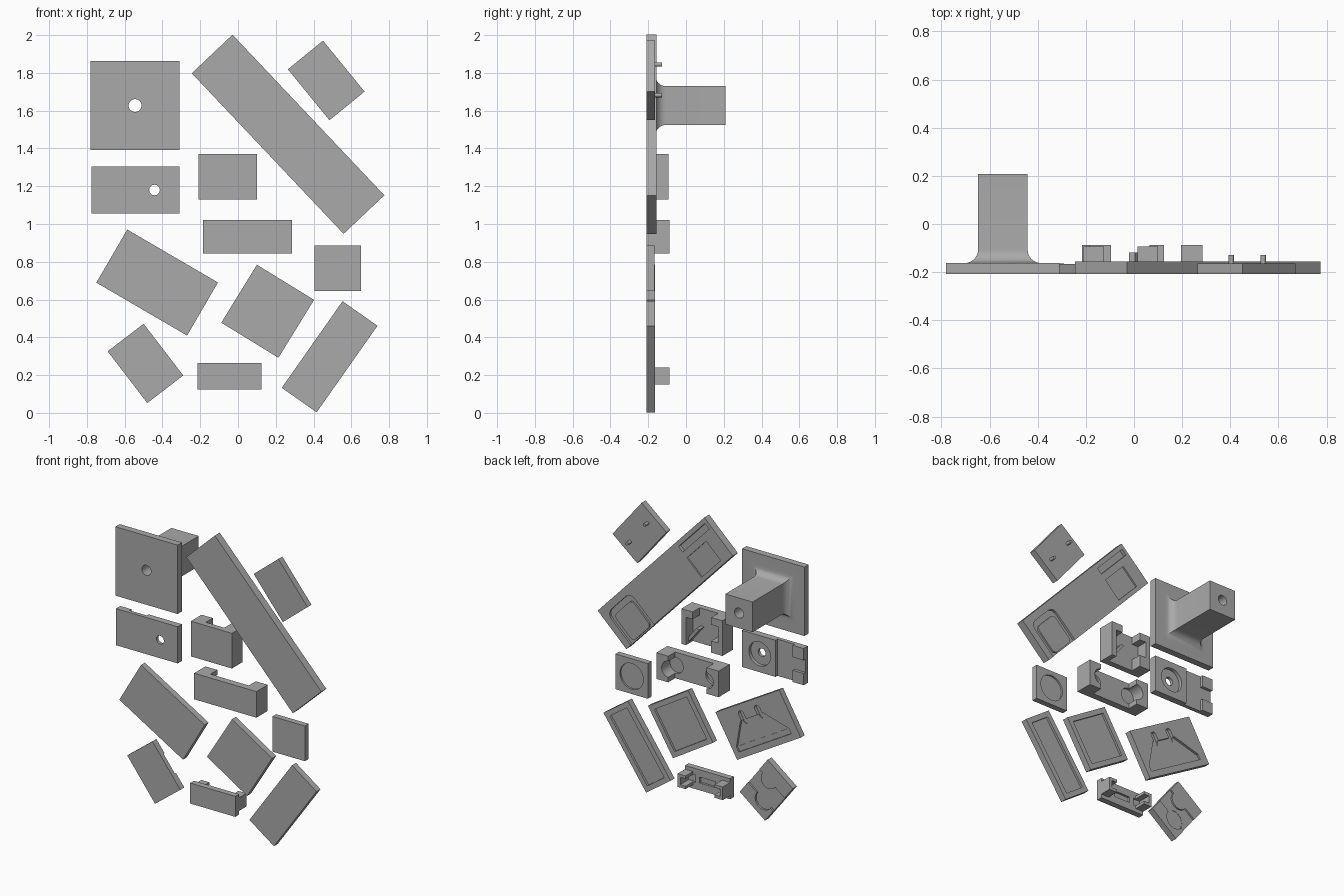
import bpy, bmesh, math

cube = bpy.data.objects.get("Cube")
if cube:
    bpy.data.objects.remove(cube, do_unlink=True)

FRONT = -0.208   # shared flat front plane
OVER = 0.3       # depth beyond every plate, for cutters

grey = bpy.data.materials.new("plain grey")
grey.use_nodes = True
grey.diffuse_color = (0.4, 0.4, 0.4, 1)
grey.node_tree.nodes["Principled BSDF"].inputs["Base Color"].default_value = (0.4, 0.4, 0.4, 1)


def loft(rings):
    """Closed solid through rings of (u, depth, v) points."""
    bm = bmesh.new()
    loops = [[bm.verts.new(p) for p in ring] for ring in rings]
    for a, b in zip(loops, loops[1:]):
        for i in range(len(a)):
            j = (i + 1) % len(a)
            bm.faces.new((a[i], a[j], b[j], b[i]))
    bm.faces.new(loops[0])
    bm.faces.new(loops[-1])
    bmesh.ops.recalc_face_normals(bm, faces=bm.faces)
    mesh = bpy.data.meshes.new("solid")
    bm.to_mesh(mesh)
    bm.free()
    obj = bpy.data.objects.new("solid", mesh)
    bpy.context.scene.collection.objects.link(obj)
    return obj


def prism(outline, d0, d1):
    return loft([[(u, d, v) for u, v in outline] for d in (d0, d1)])


def box(u0, u1, v0, v1, d0, d1):
    return prism([(u0, v0), (u1, v0), (u1, v1), (u0, v1)], d0, d1)


def slab(w, h, d):
    return box(-w / 2, w / 2, -h / 2, h / 2, 0, d)


def disc(u, v, r, d0, d1, n=32):
    turn = [2 * math.pi * i / n for i in range(n)]
    return prism([(u + r * math.cos(t), v + r * math.sin(t)) for t in turn], d0, d1)


def rounded(u0, u1, v0, v1, r, d0, d1):
    """Box with rounded corners."""
    pts = []
    for k, (u, v) in enumerate([(u1 - r, v1 - r), (u0 + r, v1 - r), (u0 + r, v0 + r), (u1 - r, v0 + r)]):
        for i in range(7):
            t = (k + i / 6) * math.pi / 2
            pts.append((u + r * math.cos(t), v + r * math.sin(t)))
    return prism(pts, d0, d1)


def part(name, centre, angle, steps):
    """Combine solids in order ('+' adds, '-' cuts) and place the result."""
    base = steps[0][1]
    for sign, tool in steps[1:]:
        mod = base.modifiers.new("combine", 'BOOLEAN')
        mod.operation = 'UNION' if sign == '+' else 'DIFFERENCE'
        mod.solver = 'EXACT'
        mod.object = tool
        bpy.context.view_layer.update()
        mesh = bpy.data.meshes.new_from_object(base.evaluated_get(bpy.context.evaluated_depsgraph_get()))
        base.modifiers.clear()
        base.data = mesh
        bpy.data.objects.remove(tool, do_unlink=True)
    base.name = base.data.name = name
    base.data.materials.clear()
    base.data.materials.append(grey)
    base.location = (centre[0], FRONT, centre[1])
    base.rotation_euler = (0, math.radians(angle), 0)
    bpy.ops.object.select_all(action='DESELECT')
    base.select_set(True)
    bpy.context.view_layer.objects.active = base
    bpy.ops.object.shade_smooth_by_angle(angle=math.radians(30))


# Square plate with a flared square post and a bore
R, HALF, T = 0.055, 0.103, 0.046
profile = [(0.02, HALF + R)]
for i in range(9):
    t = i / 8 * math.pi / 2
    profile.append((T + R - R * math.cos(t), HALF + R - R * math.sin(t)))
profile.append((0.416, HALF))
post = loft([[(-h, d, -h), (h, d, -h), (h, d, h), (-h, d, h)] for d, h in profile])
part("post_plate", (-0.545, 1.627), 0,
     [('+', slab(0.47, 0.47, T)), ('+', post), ('-', disc(0, 0, 0.034, -0.1, 0.6))])

# Screw plate with countersink and notched end
part("screw_plate", (-0.542, 1.18), 0,
     [('+', slab(0.465, 0.25, 0.046)),
      ('-', box(-0.15, -0.02, -0.2, 0.2, 0.026, OVER)),
      ('-', box(-0.3, -0.1, -0.045, 0.045, 0.026, OVER)),
      ('-', disc(0.1, 0, 0.082, 0.022, OVER)),
      ('-', disc(0.1, 0, 0.028, -0.1, OVER))])

# Long cover with a U groove at one end and pockets at the other
part("long_cover", (0.265, 1.475), 46.6,
     [('+', slab(1.17, 0.297, 0.053)),
      ('-', rounded(0.28, 0.535, -0.25, 0.1, 0.05, 0.038, OVER)),
      ('+', rounded(0.31, 0.505, -0.14, 0.06, 0.03, 0, 0.05)),
      ('-', box(-0.48, -0.27, -0.12, 0.03, 0.043, OVER)),
      ('-', box(-0.56, -0.27, 0.075, 0.118, 0.03, OVER))])

# Plate with two pins
part("pin_plate", (0.467, 1.76), 50.8,
     [('+', slab(0.348, 0.24, 0.043))]
     + [('+', disc(s * 0.105, 0.005, 0.011, 0.02, 0.08, 16)) for s in (-1, 1)])

# Open box with end walls, corner pads and a slanted brace
steps = [('+', slab(0.31, 0.24, 0.04))]
for s in (-1, 1):
    a, b = sorted((s * 0.155, s * 0.12))
    steps.append(('+', box(a, b, -0.12, 0.12, 0, 0.115)))
    a, b = sorted((s * 0.155, s * 0.07))
    steps.append(('+', box(a, b, 0.07, 0.12, 0, 0.115)))
steps += [('+', box(-0.155, -0.07, -0.12, -0.04, 0, 0.115)),
          ('+', prism([(0.13, -0.12), (0.155, -0.12), (0.06, 0.0), (0.035, 0.0)], 0, 0.09))]
part("open_box", (-0.055, 1.25), 0, steps)

# Wide cradle with round sockets in its end blocks
steps = [('+', slab(0.47, 0.178, 0.046))]
for s in (-1, 1):
    a, b = sorted((s * 0.235, s * 0.145))
    steps += [('+', box(a, b, -0.089, 0.089, 0, 0.121)),
              ('-', disc(s * 0.14, 0, 0.055, 0.03, OVER))]
part("wide_cradle", (0.05, 0.933), 0, steps)

# Small square with a round recess
part("round_recess_plate", (0.528, 0.765), 0,
     [('+', slab(0.245, 0.24, 0.04)), ('-', disc(0, 0, 0.088, 0.028, OVER))])

# Plate with a trapezoid recess and two slots
steps = [('+', slab(0.556, 0.325, 0.042)),
         ('-', prism([(-0.22, -0.085), (0.24, -0.085), (0.12, 0.06), (-0.08, 0.06)], 0.026, OVER)),
         ('-', box(-0.22, 0.24, -0.12, -0.085, 0.03, OVER))]
for u in (-0.05, 0.09):
    steps.append(('-', rounded(u - 0.02, u + 0.02, 0.03, 0.12, 0.018, 0.02, OVER)))
part("trapezoid_plate", (-0.428, 0.69), 30.25, steps)

# Two trays with rectangular recesses
for name, centre, angle, w, h in (("square_tray", (0.157, 0.538), 31.6, 0.355, 0.36),
                                  ("narrow_tray", (0.485, 0.297), 35.1, 0.226, 0.56)):
    m = 0.035
    part(name, centre, angle,
         [('+', slab(w, h, 0.043)),
          ('-', box(m - w / 2, w / 2 - m, m - h / 2, h / 2 - m, 0.028, OVER))])

# Small plate with a stepped, curved relief
part("relief_plate", (-0.49, 0.262), 52.5,
     [('+', slab(0.345, 0.24, 0.043)),
      ('-', box(-0.07, 0.07, -0.2, 0.2, 0.032, OVER)),
      ('-', disc(0.07, -0.03, 0.065, 0.03, OVER)),
      ('+', disc(-0.07, 0.03, 0.06, 0, 0.043))])

# Small bracket with socketed lugs and a centre slot
steps = [('+', slab(0.34, 0.14, 0.04)), ('-', box(-0.06, 0.06, -0.02, 0.02, 0.025, OVER))]
for s in (-1, 1):
    a, b = sorted((s * 0.17, s * 0.11))
    c, d = sorted((s * 0.15, s * 0.09))
    steps += [('+', box(a, b, -0.045, 0.045, 0, 0.12)),
              ('-', box(c, d, -0.025, 0.025, 0.03, OVER))]
part("small_bracket", (-0.045, 0.195), 0, steps)
